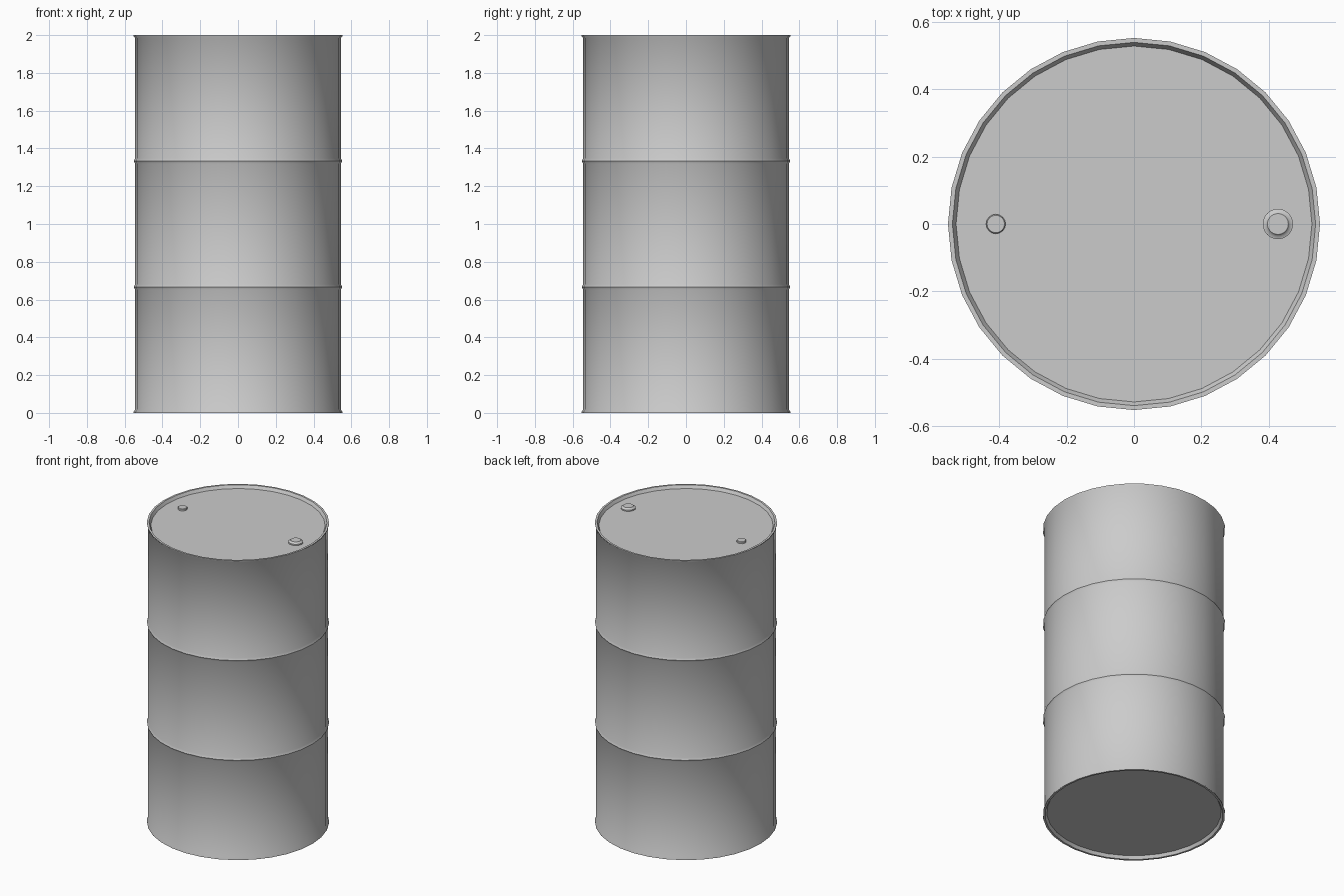
import bpy
import bmesh
import math

if "Cube" in bpy.data.objects:
    bpy.data.objects.remove(bpy.data.objects["Cube"])

steel = bpy.data.materials.new("grey steel")
steel.diffuse_color = (0.6, 0.6, 0.6, 1.0)
steel.use_nodes = True
steel.node_tree.nodes["Principled BSDF"].inputs["Base Color"].default_value = steel.diffuse_color


def lathe(name, profile, sides, centre=(0, 0, 0), cap_bottom=True):
    """Spin (radius, height) points around z and cap the ends."""
    bm = bmesh.new()
    rings = []
    for r, z in profile:
        angles = [2 * math.pi * i / sides for i in range(sides)]
        rings.append([bm.verts.new((r * math.cos(a), r * math.sin(a), z)) for a in angles])
    for low, high in zip(rings, rings[1:]):
        for i in range(sides):
            j = (i + 1) % sides
            bm.faces.new((low[i], low[j], high[j], high[i]))
    if cap_bottom:
        bm.faces.new(rings[0][::-1])
    bm.faces.new(rings[-1])
    mesh = bpy.data.meshes.new(name)
    bm.to_mesh(mesh)
    bm.free()
    mesh.materials.append(steel)
    obj = bpy.data.objects.new(name, mesh)
    obj.location = centre
    bpy.context.collection.objects.link(obj)
    bpy.ops.object.select_all(action='DESELECT')
    obj.select_set(True)
    bpy.context.view_layer.objects.active = obj
    bpy.ops.object.shade_smooth_by_angle(angle=math.radians(40))
    return obj


WALL, RIM, LIP, LID = 0.545, 0.552, 0.539, 0.528
DEPTH = 0.02

# Drum: recessed base, flared lower rim, two rolling ribs, upper rim, recessed lid
profile = [(LID, DEPTH), (LIP, 0), (RIM, 0), (RIM, 0.006), (WALL, 0.018)]
for z in (2 / 3, 4 / 3):
    profile += [(WALL, z - 0.014), (RIM, z), (WALL, z + 0.014)]
profile += [(WALL, 1.985), (RIM, 1.994), (RIM, 2), (LIP, 2), (LID, 2 - DEPTH)]
lathe("drum", profile, 32)

# Large stepped bung and small vent plug on the lid
lathe("large_bung", [(0.045, 0), (0.045, 0.008), (0.037, 0.010), (0.031, 0.018)],
      24, (0.427, 0, 2 - DEPTH), cap_bottom=False)
lathe("vent_plug", [(0.029, 0), (0.029, 0.010), (0.026, 0.013)],
      16, (-0.41, 0, 2 - DEPTH), cap_bottom=False)
